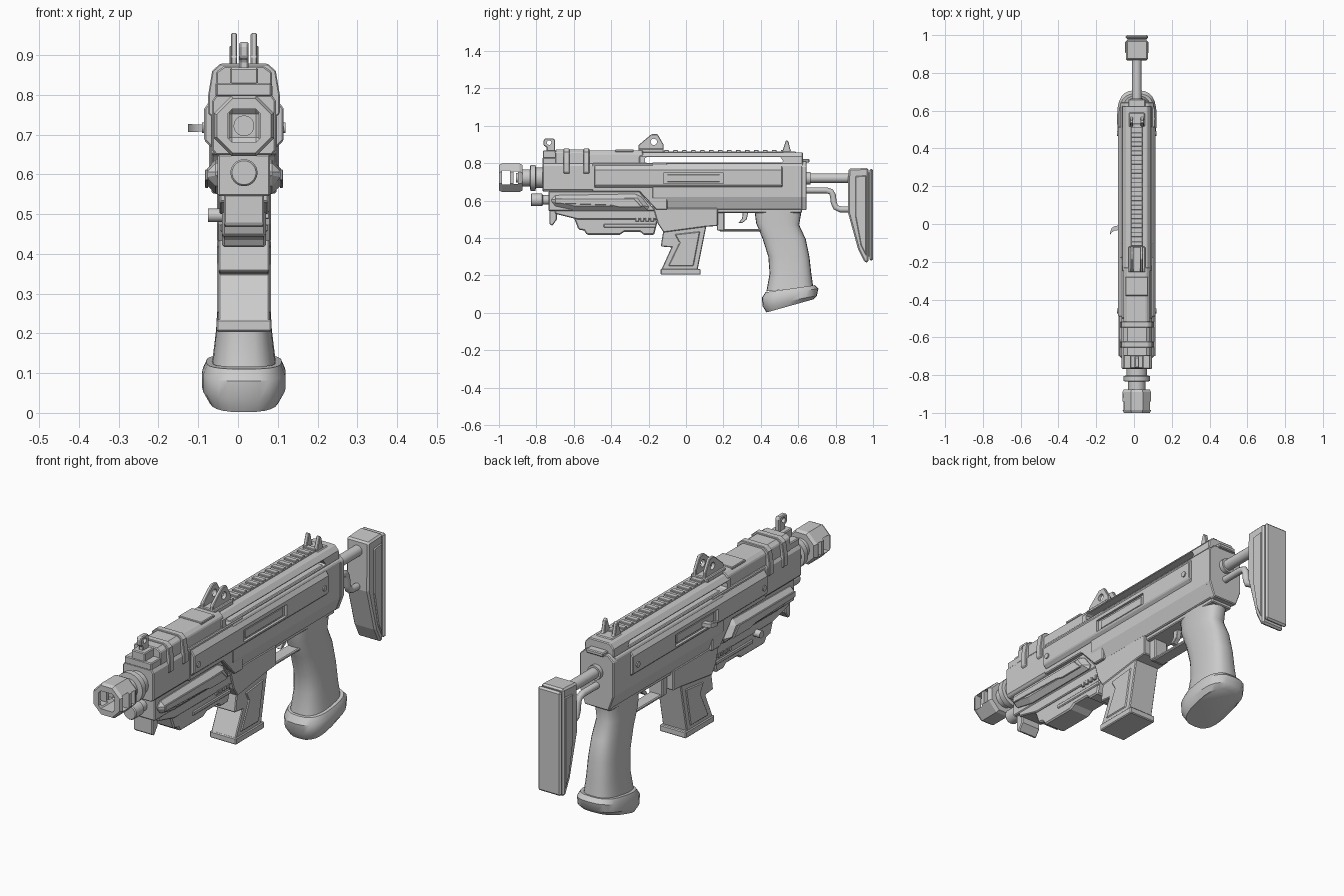
import bpy, bmesh, math
from mathutils import Vector

if "Cube" in bpy.data.objects:
    bpy.data.objects.remove(bpy.data.objects["Cube"])

CX = 0.015  # the weapon's mid plane
metal = bpy.data.materials.new("plain_grey")
metal.diffuse_color = (0.6, 0.6, 0.6, 1)
metal.use_nodes = True
metal.node_tree.nodes["Principled BSDF"].inputs["Base Color"].default_value = metal.diffuse_color


def finish(name, bm, bevel=0.0, smooth=False):
    bmesh.ops.recalc_face_normals(bm, faces=bm.faces)
    me = bpy.data.meshes.new(name)
    bm.to_mesh(me)
    bm.free()
    ob = bpy.data.objects.new(name, me)
    bpy.context.collection.objects.link(ob)
    me.materials.append(metal)
    bpy.ops.object.select_all(action='DESELECT')
    ob.select_set(True)
    bpy.context.view_layer.objects.active = ob
    if smooth:
        bpy.ops.object.shade_smooth_by_angle(angle=math.radians(35))
    if bevel:
        m = ob.modifiers.new("bevel", 'BEVEL')
        m.width, m.segments, m.limit_method = bevel, 1, 'ANGLE'
        m.angle_limit = math.radians(40)
        bpy.ops.object.modifier_apply(modifier="bevel")
    return ob


def loft(name, rings, bevel=0.0, smooth=False):
    bm = bmesh.new()
    rows = [[bm.verts.new(p) for p in r] for r in rings]
    n = len(rows[0])
    for a, b in zip(rows, rows[1:]):
        for i in range(n):
            bm.faces.new((a[i], a[(i + 1) % n], b[(i + 1) % n], b[i]))
    bm.faces.new(rows[0])
    bm.faces.new(rows[-1][::-1])
    return finish(name, bm, bevel, smooth)


def side(name, pts, half, bevel=0.004, x=0.0):
    """Side outline (y, z) extruded across x."""
    return loft(name, [[(CX + x + s * half, y, z) for y, z in pts] for s in (-1, 1)], bevel)


def box(name, y0, y1, z0, z1, half, bevel=0.004, x=0.0):
    return side(name, [(y0, z0), (y1, z0), (y1, z1), (y0, z1)], half, bevel, x)


def section(name, half_pts, y0, y1, bevel=0.004):
    """Mirrored cross-section (x, z) extruded along y."""
    pts = half_pts + [(-x, z) for x, z in reversed(half_pts)]
    return loft(name, [[(CX + x, y, z) for x, z in pts] for y in (y0, y1)], bevel)


def turned(name, prof, z, sides=24, bevel=0.0):
    """Profile (y, radius) turned round an axis along y."""
    ang = [2 * math.pi * (i + 0.5) / sides for i in range(sides)]
    return loft(name, [[(CX + r * math.cos(a), y, z + r * math.sin(a)) for a in ang]
                       for y, r in prof], bevel, sides > 8)


def pin(name, x0, x1, y, z, r):
    ang = [2 * math.pi * i / 16 for i in range(16)]
    return loft(name, [[(CX + x, y + r * math.cos(a), z + r * math.sin(a)) for a in ang]
                       for x in (x0, x1)], 0, True)


def cut(ob, cutter):
    m = ob.modifiers.new("cut", 'BOOLEAN')
    m.operation, m.object, m.solver = 'DIFFERENCE', cutter, 'EXACT'
    bpy.context.view_layer.objects.active = ob
    bpy.ops.object.modifier_apply(modifier="cut")
    bpy.data.objects.remove(cutter)


def tube(name, path, r, n=12):
    rings = []
    pts = [Vector((0, y, z)) for y, z in path]
    for i, p in enumerate(pts):
        t = (pts[min(i + 1, len(pts) - 1)] - pts[max(i - 1, 0)]).normalized()
        u = Vector((0, -t.z, t.y))
        rings.append([p + u * r * math.sin(a) + Vector((CX + r * math.cos(a), 0, 0))
                      for a in (2 * math.pi * k / n for k in range(n))])
    return loft(name, rings, 0, True)


# Muzzle brake with square mouth and side ports, then barrel
brake = turned("muzzle_brake", [(-1, .074), (-.985, .082), (-.89, .082), (-.875, .074)], .722, 8)
cut(brake, box("mouth", -1.02, -.89, .68, .764, .042, .012))
cut(brake, box("front_port", -.985, -.94, .685, .76, .2, 0))
cut(brake, box("rear_port", -.922, -.898, .69, .755, .2, 0))
turned("bore_ring", [(-.91, .026), (-.88, .026)], .722)
turned("barrel", [(-.88, .046), (-.835, .046), (-.832, .07), (-.805, .07), (-.802, .055),
                  (-.70, .055)], .722)

# Receiver
section("receiver_front", [(.07, .80), (.08, .785), (.08, .66), (.07, .648)], -.767, -.45)
section("receiver", [(.066, .805), (.086, .79), (.086, .62), (.062, .552)], -.18, .625)
side("receiver_nose", [(-.5, .80), (-.1, .80), (-.1, .552), (-.16, .552), (-.25, .648),
                       (-.5, .648)], .082)
panel = section("side_panels", [(.082, .79), (.1, .765), (.1, .685), (.082, .668)], -.49, .515)
for s in (-1, 1):
    cut(panel, box("port_cutter", -.12, .2, .692, .748, .02, 0, s * .108))
    box("ejection_cover", -.10, .18, .70, .74, .003, .002, s * .09)
    for y in (-.46, .48):
        pin("panel_bolt", s * .095, s * .105, y, .717, .013)
section("back_plate", [(.06, .81), (.088, .785), (.088, .62), (.062, .55)], .615, .645)
box("rear_latch", .60, .66, .803, .822, .045)

# Slotted upper housing and ribbed rail
upper = section("upper_housing", [(.055, .858), (.075, .835), (.078, .795)], -.25, .625)
cut(upper, side("slot_cutter", [(-.22, .806), (-.21, .802), (.51, .802), (.52, .81),
                                (.505, .832), (-.21, .832), (-.22, .826)], .2, 0))
box("rail_base", -.22, .56, .85, .862, .03, .002)
for i in range(15):
    box("rail_rib", -.165 + i * .048, -.14 + i * .048, .855, .87, .03, .002)

# Front top cover with two clamp bands
section("top_cover_rear", [(.05, .868), (.07, .85), (.072, .795)], -.52, -.23)
section("top_cover_front", [(.05, .872), (.07, .858), (.072, .795)], -.70, -.53)
box("top_cover_plate", -.38, -.28, .86, .873, .06, .003)
box("top_cover_step", -.767, -.69, .795, .83, .07)
for y in (-.638, -.533):
    section("clamp_band", [(.06, .878), (.08, .86), (.09, .80), (.09, .752), (.08, .745)],
            y - .016, y + .016, .003)

# Sights
box("front_sight_base", -.765, -.655, .825, .868, .035)
post = side("front_sight", [(-.745, .86), (-.70, .86), (-.70, .925), (-.71, .933),
                            (-.755, .933), (-.762, .92), (-.762, .895), (-.745, .885)], .012)
cut(post, pin("sight_hole", -.1, .1, -.732, .91, .012))
box("middle_sight_base", -.255, -.12, .855, .878, .045)
for s in (-1, 1):
    fin = side("middle_sight_fin", [(-.255, .87), (-.255, .896), (-.185, .955), (-.152, .955),
                                    (-.12, .90), (-.12, .87)], .008, .003, s * .025)
    cut(fin, pin("fin_hole", -.1, .1, -.172, .914, .017))
    side("rear_sight_fin", [(.515, .855), (.515, .865), (.535, .925), (.548, .915),
                            (.56, .866), (.59, .845), (.59, .83)], .009, .003, s * .028)
box("rear_sight_base", .515, .59, .83, .862, .042)

# Handguard, tube light and lower accessory
side("handguard_core", [(-.735, .65), (-.25, .65), (-.16, .545), (-.735, .545)], .066)
side("handguard_panels", [(-.72, .628), (-.25, .636), (-.185, .55), (-.60, .55), (-.72, .575)],
     .093, .022)
for s in (-1, 1):
    side("handguard_strip", [(-.70, .612), (-.28, .612), (-.235, .565), (-.36, .565),
                             (-.40, .575), (-.70, .585)], .004, .002, s * .094)
turned("tube_light", [(-.83, .03), (-.825, .034), (-.77, .034), (-.765, .026), (-.70, .026)], .604)
side("front_hook", [(-.73, .55), (-.69, .55), (-.69, .50), (-.715, .465), (-.73, .475)], .05)
side("accessory_mount", [(-.70, .55), (-.15, .55), (-.15, .50), (-.58, .50), (-.70, .53)], .062)
side("lower_accessory", [(-.60, .51), (-.17, .51), (-.152, .49), (-.17, .417), (-.225, .417),
                         (-.245, .433), (-.33, .433), (-.355, .417), (-.53, .417),
                         (-.545, .44), (-.575, .445)], .055, .006)
box("accessory_rail", -.44, -.16, .455, .475, .06)
for i in range(4):
    box("accessory_rib", -.27 + i * .027, -.252 + i * .027, .488, .508, .064, .002)
pin("accessory_knob", -.09, -.05, -.457, .497, .017)

# Magazine well and stepped magazine
side("magazine_well", [(-.175, .56), (.17, .56), (.17, .465), (.105, .46), (-.12, .43),
                       (-.15, .475)], .068)
side("magazine", [(-.12, .45), (-.135, .355), (-.078, .35), (-.13, .235), (-.13, .22),
                  (.06, .22), (.11, .47)], .064)
side("magazine_panel", [(-.06, .42), (.075, .435), (.04, .25), (-.095, .25), (-.035, .375)], .068)
box("magazine_foot", -.135, .078, .204, .235, .069)

# Trigger group
box("guard_front", .165, .205, .44, .56, .035)
box("guard_bar", .18, .40, .435, .449, .03)
box("trigger_housing", .10, .62, .535, .56, .055)
side("trigger", [(.305, .55), (.335, .55), (.325, .50), (.30, .48), (.28, .48), (.30, .505)],
     .012, .002)


# Pistol grip lofted from tilted rounded rings
def grip_ring(yf, zf, yb, zb, hw, n=24):
    out = []
    for k in range(n):
        a = 2 * math.pi * k / n
        c, s = [math.copysign(abs(v) ** .72, v) for v in (math.cos(a), math.sin(a))]
        t = (1 + c) / 2
        out.append((CX + hw * s, yf + (yb - yf) * t, zf + (zb - zf) * t))
    return out


loft("grip", [grip_ring(*r) for r in (
    (.365, .555, .62, .555, .058), (.375, .48, .605, .47, .058), (.41, .395, .64, .395, .06),
    (.44, .30, .66, .30, .065), (.447, .21, .67, .21, .07), (.43, .115, .68, .14, .08))],
    0, True)
loft("grip_base", [grip_ring(*r) for r in (
    (.425, .11, .69, .148, .095), (.405, .08, .708, .13, .105), (.41, .035, .70, .092, .105),
    (.43, .002, .68, .072, .088))], 0, True)

# Stock rods and butt
turned("stock_rod", [(.60, .025), (.90, .025)], .72)
turned("rod_collar", [(.64, .034), (.665, .034)], .72)
tube("bent_rod", [(.62, .655), (.75, .655), (.775, .648), (.785, .63), (.79, .59), (.80, .565),
                  (.825, .553), (.89, .553)], .016)
side("butt_body", [(.868, .77), (.975, .775), (.975, .27), (.955, .27), (.92, .34), (.865, .54)],
     .058, .008)
side("butt_panel", [(.905, .73), (.965, .735), (.965, .30), (.935, .36), (.905, .52)], .063)
box("butt_pad", .98, 1.0, .28, .77, .06, .008)
box("butt_core", .96, .99, .30, .75, .05, 0)

# Curved charging handle on the left
loft("charging_handle", [[(x, y - w, .716 - h), (x, y + w, .716 - h), (x, y + w, .716 + h),
                          (x, y - w, .716 + h)] for x, y, w, h in (
    (-.07, -.02, .012, .009), (-.10, -.022, .012, .009), (-.117, -.032, .012, .01),
    (-.126, -.048, .008, .01))], 0, True)
